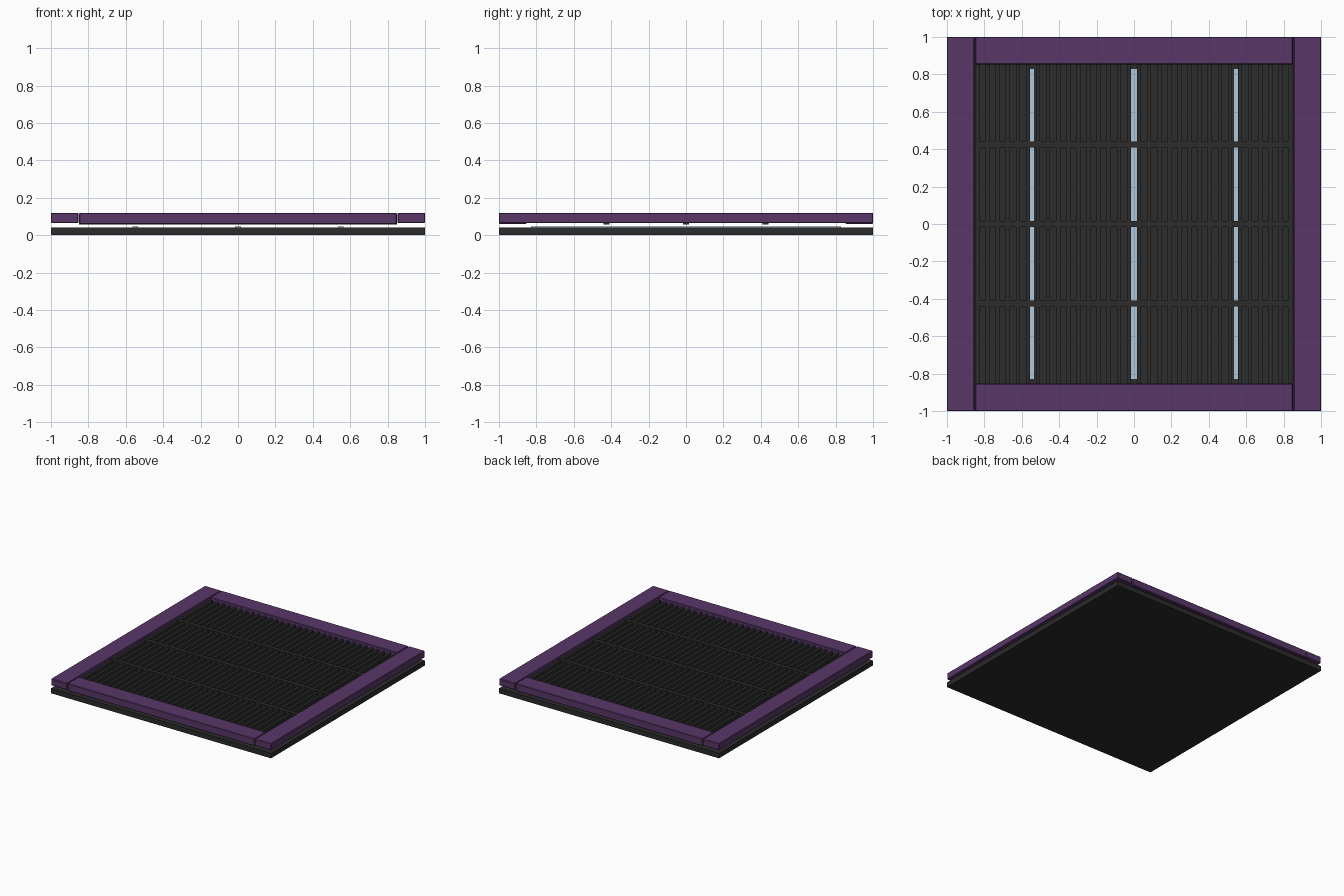
import bpy

cube = bpy.data.objects.get("Cube")
if cube:
    bpy.data.objects.remove(cube, do_unlink=True)


def material(name, rgb):
    m = bpy.data.materials.new(name)
    m.use_nodes = True
    m.diffuse_color = (*rgb, 1)
    m.node_tree.nodes["Principled BSDF"].inputs["Base Color"].default_value = (*rgb, 1)
    return m


purple = material("purple", (0.1, 0.038, 0.14))
charcoal = material("charcoal", (0.025, 0.025, 0.025))
pale_blue = material("pale blue", (0.42, 0.58, 0.72))


def box(name, x, y, z, mat, bevel=0):
    """Box spanning the (low, high) ranges x, y and z."""
    spans = (x, y, z)
    bpy.ops.mesh.primitive_cube_add(size=1, location=[(a + b) / 2 for a, b in spans])
    ob = bpy.context.object
    ob.name = name
    ob.scale = [b - a for a, b in spans]
    bpy.ops.object.transform_apply(location=False, rotation=False, scale=True)
    ob.data.materials.append(mat)
    if bevel:
        mod = ob.modifiers.new("bevel", "BEVEL")
        mod.width = bevel
        mod.segments = 1
    return ob


def around(c, width):
    return (c - width / 2, c + width / 2)


# Backing panel with light strips
box("back_panel", (-1, 1), (-1, 1), (0, 0.04), charcoal)
for x in (-0.55, 0, 0.55):
    box("light_strip", around(x, 0.03), (-0.83, 0.83), (0.04, 0.046), pale_blue)

# Frame: full-length side boards, shorter end boards between them
for s, side in ((1, "left"), (-1, "right")):
    box(side + "_frame_board", around(s * 0.927, 0.146), (-1, 1), (0.065, 0.12), purple, 0.004)
for s, side in ((1, "back"), (-1, "front")):
    box(side + "_frame_board", (-0.85, 0.85), around(s * 0.927, 0.146), (0.06, 0.12), purple, 0.004)

# Cross bars and the rows of slats between them
for y in (-0.425, 0, 0.425):
    box("cross_bar", (-0.85, 0.85), around(y, 0.032), (0.058, 0.105), charcoal)
pitch = 0.054
for i in range(32):
    box("slat", around((i - 15.5) * pitch, 0.022), (-0.86, 0.86), (0.065, 0.1), charcoal)
